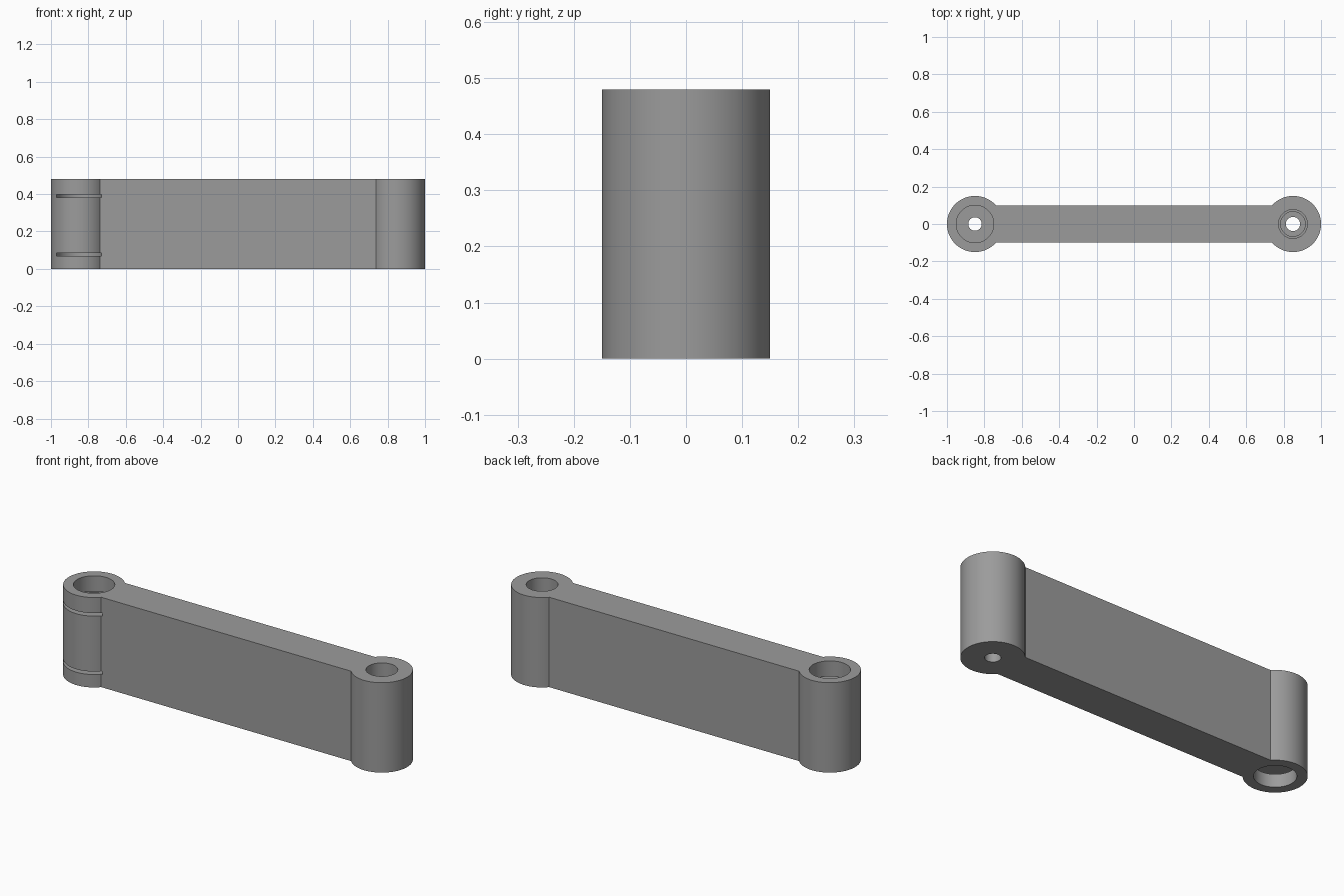
import bpy, bmesh, math

if "Cube" in bpy.data.objects:
    bpy.data.objects.remove(bpy.data.objects["Cube"])

grey = bpy.data.materials.new("machined_grey")
grey.diffuse_color = (0.33, 0.33, 0.33, 1)
grey.use_nodes = True
grey.node_tree.nodes["Principled BSDF"].inputs["Base Color"].default_value = grey.diffuse_color

H = 0.48      # full height
CX = 0.85     # hub centre distance
SEG = 96


def prism(name, outline, z0, z1):
    """Extrude a closed outline between two heights."""
    bm = bmesh.new()
    face = bm.faces.new([bm.verts.new((x, y, z0)) for x, y in outline])
    top = bmesh.ops.extrude_face_region(bm, geom=[face])["geom"]
    bmesh.ops.translate(bm, vec=(0, 0, z1 - z0),
                        verts=[v for v in top if isinstance(v, bmesh.types.BMVert)])
    bmesh.ops.recalc_face_normals(bm, faces=bm.faces)
    mesh = bpy.data.meshes.new(name)
    bm.to_mesh(mesh)
    bm.free()
    mesh.materials.append(grey)
    ob = bpy.data.objects.new(name, mesh)
    bpy.context.collection.objects.link(ob)
    return ob


def arc(cx, r, a0, a1, n):
    return [(cx + r * math.cos(a0 + (a1 - a0) * i / n),
             r * math.sin(a0 + (a1 - a0) * i / n)) for i in range(n + 1)]


def cut_cylinder(cx, r, z0, z1):
    return prism("bore_cutter", arc(cx, r, 0, math.tau, SEG)[:-1], z0, z1)


# Link arm: two round hubs joined by a flat web, as one outline
a = math.asin(0.1 / 0.15)
outline = (arc(CX, 0.15, -math.pi + a, math.pi - a, 80)
           + arc(-CX, 0.15, a, math.tau - a, 80))
arm = prism("link_arm", outline, 0, H)

# Left hub: through hole with a bearing pocket at each end
cutters = [cut_cylinder(-CX, 0.036, -0.1, H + 0.1),
           cut_cylinder(-CX, 0.1, -0.1, 0.078),
           cut_cylinder(-CX, 0.1, 0.39, H + 0.1)]

# Retaining clip slots, open to the front
slot = arc(-CX, 0.12, 0, math.pi, 48) + [(-CX - 0.12, -0.3), (-CX + 0.12, -0.3)]
for z0 in (0.069, 0.381):
    cutters.append(prism("clip_slot_cutter", slot, z0, z0 + 0.016))

# Right hub: through hole with a deep stepped bore from the top
for r, z0 in ((0.038, -0.1), (0.066, 0.1), (0.077, 0.16)):
    cutters.append(cut_cylinder(CX, r, z0, H + 0.1))

for c in cutters:
    c.hide_render = True
    c.hide_set(True)
    mod = arm.modifiers.new("cut", "BOOLEAN")
    mod.operation = "DIFFERENCE"
    mod.solver = "EXACT"
    mod.object = c

# Bake the cuts, drop the cutters and smooth the round walls
bpy.context.view_layer.objects.active = arm
arm.select_set(True)
for mod in list(arm.modifiers):
    bpy.ops.object.modifier_apply(modifier=mod.name)
for c in cutters:
    bpy.data.objects.remove(c, do_unlink=True)
bpy.ops.object.shade_smooth_by_angle(angle=math.radians(30))
